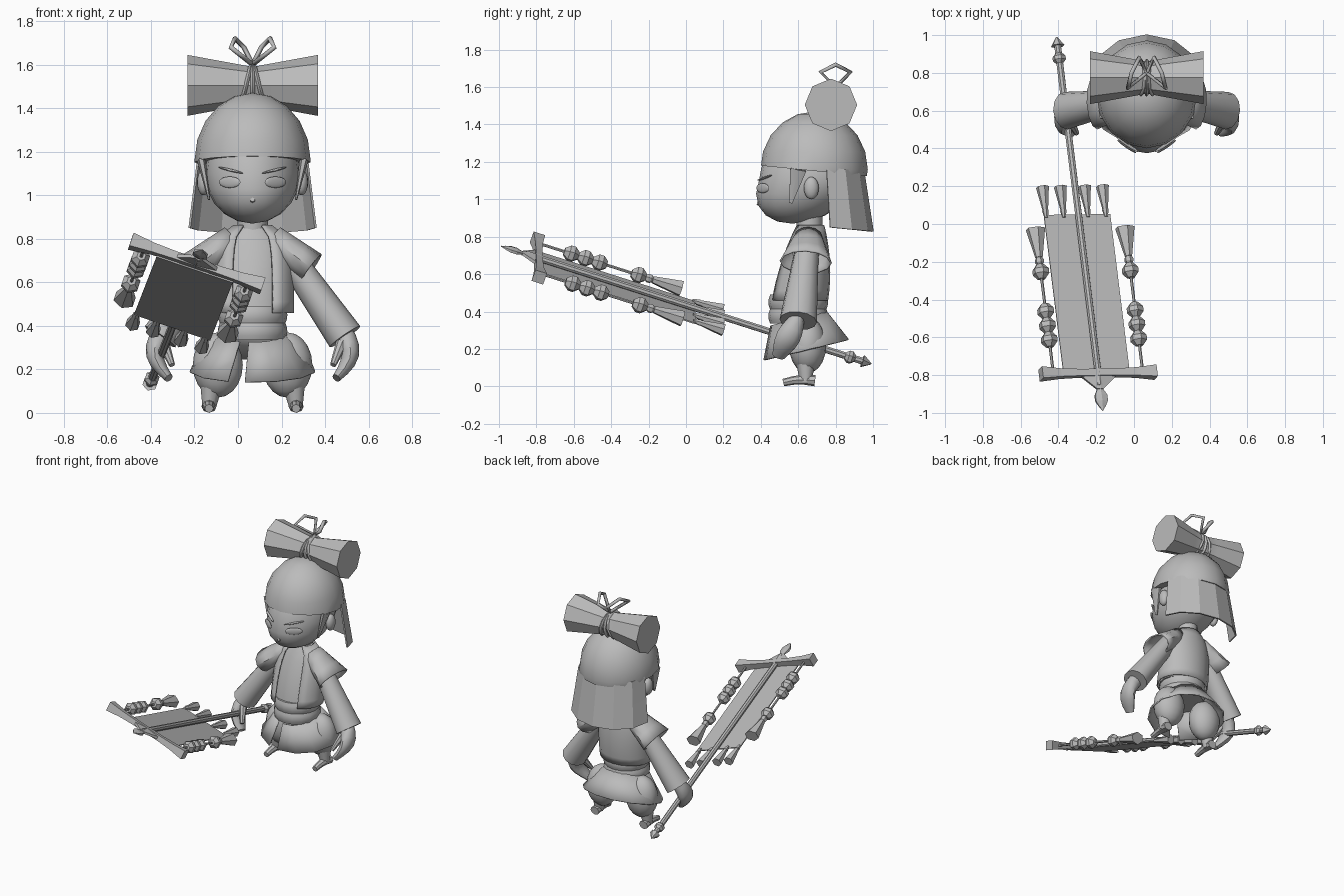
import bpy, bmesh, math
from mathutils import Vector, Euler, Matrix
from math import sin, pi

if "Cube" in bpy.data.objects:
    bpy.data.objects.remove(bpy.data.objects["Cube"])

grey = bpy.data.materials.new("plain_grey")
grey.use_nodes = True
grey.diffuse_color = (.5, .5, .5, 1)
grey.node_tree.nodes["Principled BSDF"].inputs["Base Color"].default_value = grey.diffuse_color

MIDDLE = .067  # the figure's own centre line
SIDE, BACK, UP = Vector((1, 0, 0)), Vector((0, 1, 0)), Vector((0, 0, 1))
rounded_parts = []


def finish(name, bm, mirror=False, thickness=0, smooth=True):
    """Turn a bmesh into a finished object on the figure's centre line."""
    bmesh.ops.recalc_face_normals(bm, faces=bm.faces)
    mesh = bpy.data.meshes.new(name)
    bm.to_mesh(mesh)
    bm.free()
    mesh.materials.append(grey)
    part = bpy.data.objects.new(name, mesh)
    part.location.x = MIDDLE
    bpy.context.collection.objects.link(part)
    if thickness:
        solid = part.modifiers.new("thickness", 'SOLIDIFY')
        solid.thickness, solid.offset = thickness, 0
    if mirror:
        part.modifiers.new("mirror", 'MIRROR')
    if smooth:
        rounded_parts.append(part)


def profile(radius):
    """Accept a function, one radius, or a (start, end) pair."""
    if callable(radius):
        return radius
    first, last = radius if isinstance(radius, tuple) else (radius, radius)
    return lambda t: first + (last - first) * t


def loft(name, start, end, wide, deep=None, steps=1, sides=12, ref=BACK, axis=None,
         bend=(0, 0, 0), first_angle=0, sweep=360, cap=True, **options):
    """Sweep an ellipse from start to end; deep is its radius along ref."""
    bm = bmesh.new()
    wide = profile(wide)
    deep = profile(deep) if deep else wide
    start, end, bend = Vector(start), Vector(end), Vector(bend)
    closed = sweep == 360
    count = sides if closed else sides + 1
    rings = []
    for step in range(steps + 1):
        t = step / steps
        centre = start.lerp(end, t) + bend * sin(pi * t)
        ahead = (axis or end - start + bend * pi * math.cos(pi * t)).normalized()
        v = (ref - ahead * ref.dot(ahead)).normalized()
        u = v.cross(ahead)
        angles = [math.radians(first_angle + sweep * k / sides) for k in range(count)]
        rings.append([bm.verts.new(centre + u * wide(t) * math.cos(a) + v * deep(t) * sin(a))
                      for a in angles])
    for low, high in zip(rings, rings[1:]):
        for k in range(sides):
            n = (k + 1) % count
            bm.faces.new((low[k], low[n], high[n], high[k]))
    if cap and closed:
        bm.faces.new(rings[0])
        bm.faces.new(rings[-1])
    finish(name, bm, **options)


def ellipsoid(name, centre, radii, turn=(0, 0, 0), shape=None, segments=16, rings=10, **options):
    """A scaled sphere; shape may edit the bmesh before it is finished."""
    bm = bmesh.new()
    bmesh.ops.create_uvsphere(bm, u_segments=segments, v_segments=rings, radius=1)
    bm.transform(Matrix.LocRotScale(Vector(centre), Euler(turn), Vector(radii)))
    if shape:
        shape(bm)
    finish(name, bm, **options)


# Head: the lower half leans forward into the chin
def push_chin(bm):
    for v in bm.verts:
        v.co.y -= .4 * max(0, 1.1 - v.co.z)


def cut_cap(bm):
    bmesh.ops.bisect_plane(bm, geom=bm.verts[:] + bm.edges[:] + bm.faces[:], clear_inner=True,
                           plane_co=BACK * .7 + UP * 1.15, plane_no=BACK * .1 + UP)
    bmesh.ops.holes_fill(bm, edges=[e for e in bm.edges if e.is_boundary])


ellipsoid("head", (0, .66, 1.1), (.22, .27, .23), shape=push_chin, segments=20)
ellipsoid("cap", (0, .685, 1.16), (.267, .287, .31), shape=cut_cap)
loft("neck", (0, .66, .8), (0, .66, .95), .07)
ellipsoid("ear", (.225, .67, 1.06), (.03, .04, .06), mirror=True)
loft("side_lock", (.235, .6, 1.16), (.2, .56, .98), (.02, .005), (.05, .01), sides=6, mirror=True)
loft("nose", (0, .42, .97), (0, .38, .98), (.02, .01), sides=6, ref=SIDE)
ellipsoid("eye", (.105, .41, 1.06), (.06, .008, .026), turn=(0, 0, .6), mirror=True)
ellipsoid("brow", (.1, .42, 1.115), (.07, .01, .006), turn=(0, -.2, .6), mirror=True)

# Hair hanging behind the head
loft("back_hair", (0, .77, .85), (0, .75, 1.17), (.29, .25), (.23, .2), steps=2, sides=6,
     axis=BACK * .1 + UP, sweep=180, thickness=.01, smooth=False)

# Rolled topknot with wraps and two ribbon loops
knot = BACK * .775 + UP * 1.505
loft("topknot", knot - SIDE * .3, knot + SIDE * .3, lambda t: .085 + .055 * abs(t + t - 1),
     steps=6, sides=8)
for label, lean in (("left", .03), ("middle", 0), ("right", -.03)):
    loft(label + "_topknot_wrap", knot + SIDE * (lean - .01), knot + SIDE * (lean + .01),
         lambda t: .09 + .01 * sin(pi * t), steps=4, axis=SIDE + UP * lean * 8)
for label, side in (("left", 1), ("right", -1)):
    curve = bpy.data.curves.new(label + "_ribbon_loop", 'CURVE')
    curve.dimensions = '3D'
    curve.bevel_depth, curve.bevel_resolution = .012, 1
    line = curve.splines.new('POLY')
    corners = [(0, .8, 1.6), (.1, .72, 1.68), (.08, .8, 1.72), (.04, .88, 1.68)]
    line.points.add(len(corners) - 1)
    for point, (x, y, z) in zip(line.points, corners):
        point.co = (side * x, y, z, 1)
    line.use_cyclic_u = True
    curve.materials.append(grey)
    loop = bpy.data.objects.new(curve.name, curve)
    loop.location.x = MIDDLE
    bpy.context.collection.objects.link(loop)


# Torso, open vest and short flared sleeves
def chest_width(t):
    return .07 + .1 * math.sqrt(1 - t ** 4)


def chest_depth(t):
    return .06 + .08 * (1 - t * t)


waist, collar = (0, .6, .46), (0, .66, .86)
loft("torso", waist, collar, chest_width, chest_depth, steps=8, sides=16, axis=UP)
loft("vest", waist, collar, lambda t: chest_width(t) + .015, lambda t: chest_depth(t) + .015,
     steps=8, sides=16, axis=UP, first_angle=300, sweep=300, thickness=.01)
loft("short_sleeve", (.09, .655, .8), (.27, .64, .665), (.06, .075), (.07, .135), steps=3,
     cap=False, thickness=.01, mirror=True)

# Arms widening to the cuffs, hands half closed
loft("arm", (.14, .65, .76), (.425, .6, .35), (.06, .085), (.06, .1), steps=4, mirror=True)
loft("hand", (.41, .6, .37), (.385, .495, .16), lambda t: .02 + .03 * math.cos(t * pi / 2),
     lambda t: .035 + .03 * sin(pi * t), bend=(.05, 0, 0), steps=6, mirror=True)
loft("thumb", (.41, .55, .32), (.37, .48, .22), (.028, .014), sides=8, mirror=True)

# Sash in two wraps and a skirt split at the front
for label, low in (("lower", .335), ("upper", .41)):
    loft(label + "_sash", (0, .6, low), (0, .6, low + .08), lambda t: .15 + .01 * sin(pi * t),
         steps=4, sides=16, axis=UP)
loft("skirt", (0, .645, .195), (0, .605, .36), (.29, .15), (.235, .155), steps=2,
     first_angle=263, sweep=344, thickness=.01)

# Baggy trousers, ankles and small feet
ellipsoid("trouser_leg", (.16, .65, .22), (.115, .1, .15), mirror=True)
loft("ankle", (.2, .64, .02), (.19, .64, .12), (.03, .05), mirror=True)
loft("foot", (.2, .69, .03), (.2, .52, .02), (.03, .02), (.035, .02), steps=3, sides=8,
     bend=UP * .01, ref=SIDE, mirror=True)

# Banner frame: along the pole from its butt, across it, and out of the cloth
butt, tip = Vector((-.41 - MIDDLE, .99, .12)), Vector((-.165 - MIDDLE, -.99, .75))
ALONG = (tip - butt).normalized()
OUT = SIDE.cross(ALONG).lerp(UP, .1)
ACROSS = Vector((.6, 0, -.2))
ACROSS = (ACROSS - ALONG * ACROSS.dot(ALONG)).normalized()
OUT = ALONG.cross(ACROSS)
OUT *= math.copysign(1, OUT.z)


def spot(distance, offset=0, lift=0):
    return butt + ALONG * distance + ACROSS * offset + OUT * lift


def pole_part(name, start, end, wide, deep=None, sides=6, ref=ACROSS, **options):
    loft(name, start, end, wide, deep, sides=sides, ref=ref, smooth=False, **options)


def bulb(name, distance, offset, half, radius, spread=1):
    """A faceted swelling on the pole or a cord; spread widens it sideways."""
    pole_part(name, spot(distance - half, offset), spot(distance + half, offset),
              lambda t: radius * sin(pi * (.15 + .7 * t)),
              lambda t: spread * radius * sin(pi * (.15 + .7 * t)), steps=3)


# Pole with butt spike, collar and flat leaf-shaped head
pole_part("pole", spot(.05), spot(1.95), .019, sides=8)
pole_part("butt_spike", spot(0), spot(.05), (.004, .036))
bulb("butt_collar", .12, 0, .03, .038)
pole_part("blade_guard", spot(1.9), spot(1.97), (.018, .014), (.11, .02))
bulb("blade", 2.02, 0, .05, .016, spread=2.6)
pole_part("blade_point", spot(2.05), spot(2.09), (.012, .003), (.03, .003))

# Crossbar flaring to square ends, with the cloth below the pole
pole_part("crossbar", spot(1.88, -.32), spot(1.88, .32),
          lambda t: .026 + .02 * abs(t + t - 1) ** 3, steps=6, sides=4, ref=OUT, first_angle=45)
half_width = .185 * math.sqrt(2)
pole_part("banner_cloth", spot(.985, 0, -.025), spot(1.87, 0, -.025), .005, half_width,
          sides=4, first_angle=45)

# Tassels on the cloth's lower edge
for number, offset in enumerate((-.175, -.075, .06, .16), 1):
    pole_part(f"hem_tassel_{number}", spot(.96, offset, -.02), spot(.83, offset, -.02),
              (.015, .035))
    pole_part(f"hem_knot_{number}", spot(1, offset, -.02), spot(.96, offset, -.02), (.01, .018))

# Beaded cords hanging from the crossbar ends
for label, offset in (("right", -.25), ("left", .25)):
    pole_part(label + "_cord", spot(1.88, offset), spot(1.2, offset), .008)
    for number, distance in enumerate((1.69, 1.61, 1.53, 1.31), 1):
        bulb(f"{label}_bead_{number}", distance, offset, .04, .048)
    bulb(label + "_cord_knot", 1.25, offset, .025, .026)
    pole_part(label + "_cord_tassel", spot(1.23, offset), spot(1.07, offset), (.02, .045),
              (.02, .054))

# Smooth the rounded parts, keeping hard edges
bpy.ops.object.select_all(action='DESELECT')
for part in rounded_parts:
    part.select_set(True)
bpy.context.view_layer.objects.active = rounded_parts[0]
bpy.ops.object.shade_smooth_by_angle(angle=math.radians(40))
